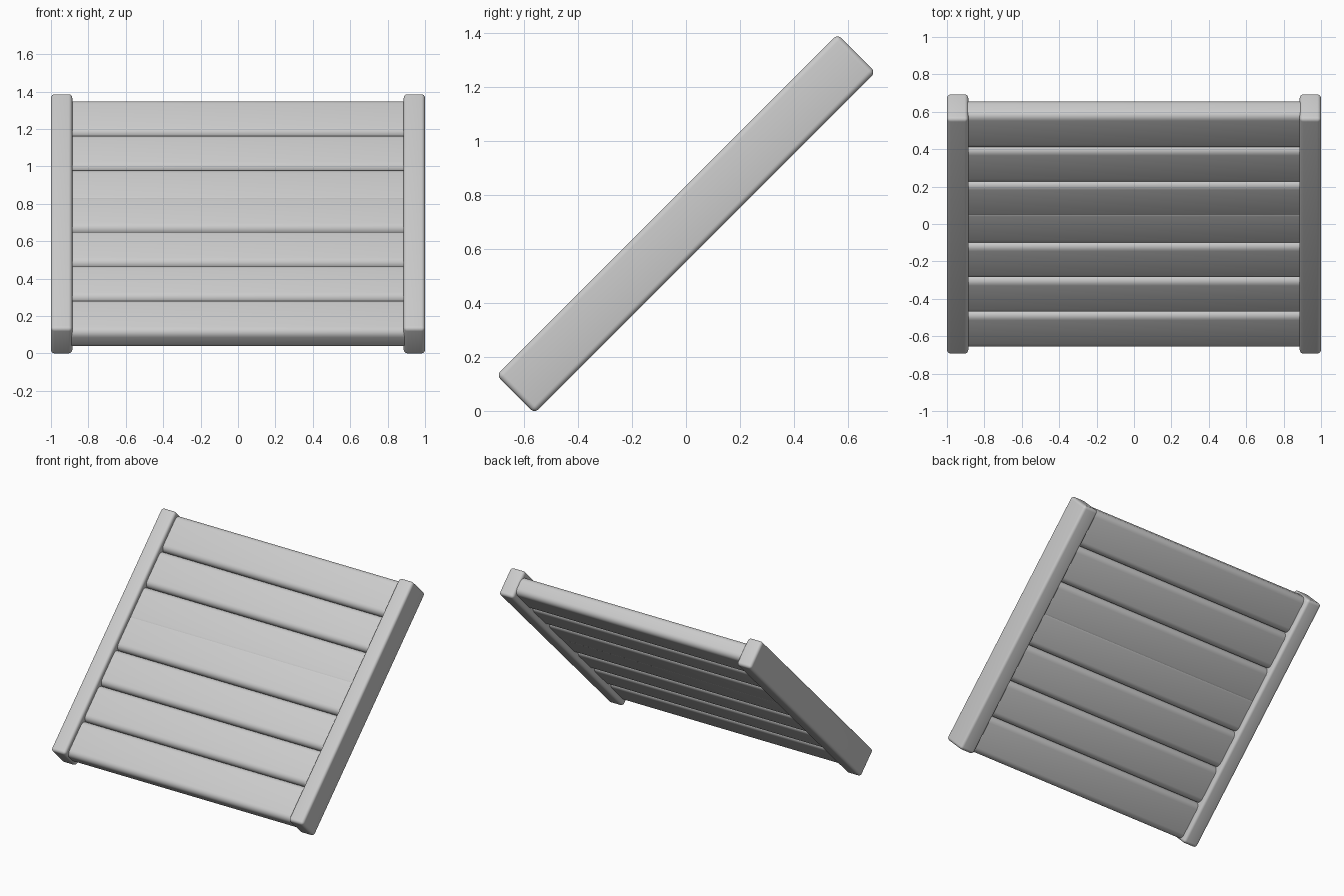
import bpy
from math import pi, sqrt
from mathutils import Matrix

if "Cube" in bpy.data.objects:
    bpy.data.objects.remove(bpy.data.objects["Cube"])

# Frame space: x across, y along the 45 degree slope, z out of the front face
TILT = Matrix.Translation((0, 0, 0.693)) @ Matrix.Rotation(pi / 4, 4, 'X')


def rounded_box(name, centre, size, radius, segments=5):
    bpy.ops.mesh.primitive_cube_add(size=1)
    ob = bpy.context.object
    ob.name = name
    ob.data.transform(TILT.to_3x3().to_4x4() @ Matrix.Diagonal((*size, 1)))
    # keep the tilt baked into the mesh, so the object only carries position
    ob.location = TILT @ Matrix.Translation(centre) @ Matrix.Identity(4).col[3].xyz
    bevel = ob.modifiers.new("rounded_edges", 'BEVEL')
    bevel.width = radius
    bevel.segments = segments
    bpy.ops.object.modifier_apply(modifier=bevel.name)
    bpy.ops.object.shade_smooth_by_angle()
    return ob


# Side rails
for side, label in ((-1, "left"), (1, "right")):
    rounded_box(label + "_rail", (side * 0.943, 0, 0), (0.114, 1.784, 0.199), 0.02)

# Slats: lower four and upper three, overlapping slightly where the groups meet
PITCH = 0.2615
centres = [-0.754 + PITCH * i for i in range(4)]
centres += [0.754 - PITCH * i for i in (2, 1, 0)]
for i, c in enumerate(centres):
    rounded_box(f"slat_{i + 1}", (0, c, 0), (1.86, 0.26, 0.129), 0.04)
